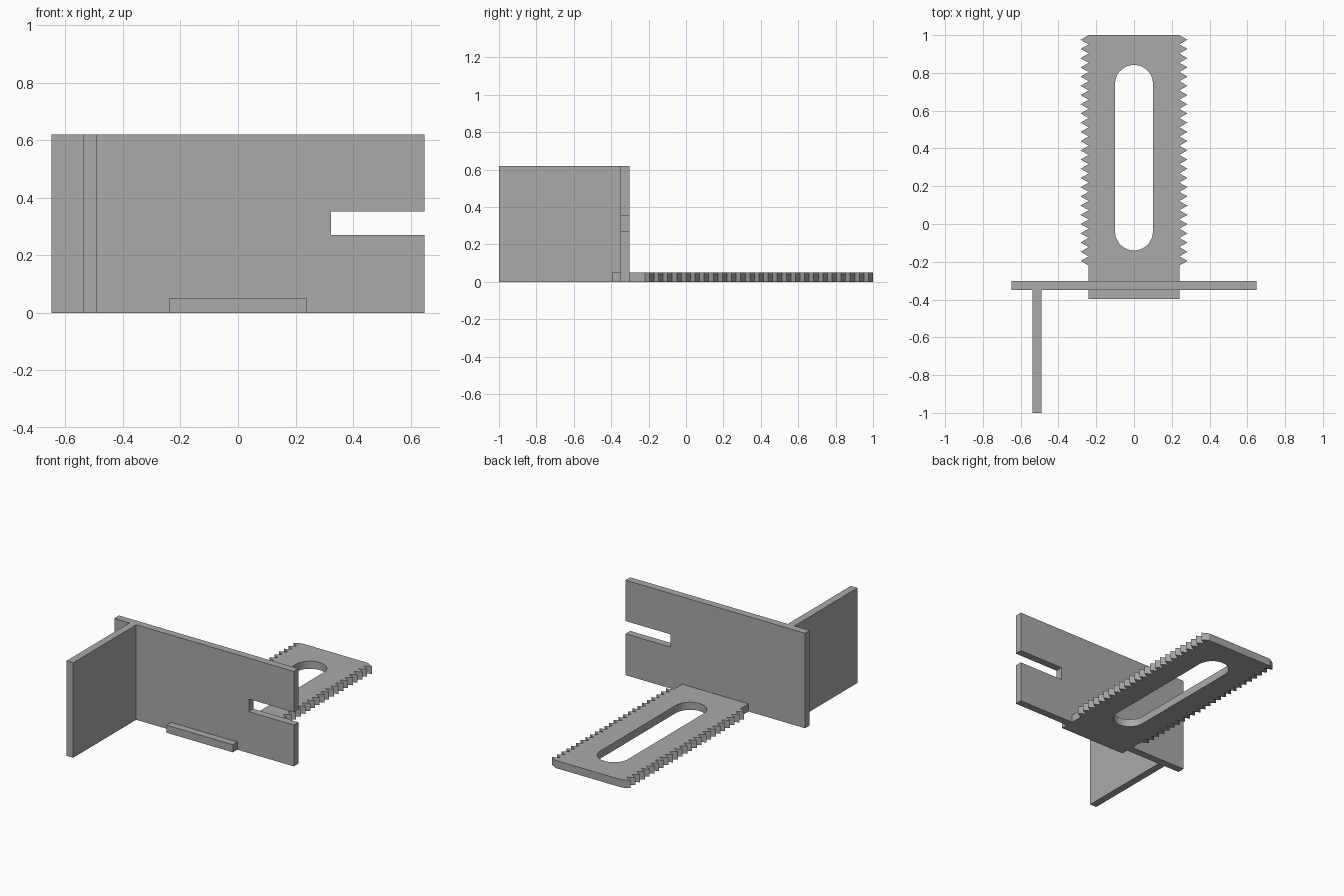
import bpy, bmesh, math
from mathutils import Vector

cube = bpy.data.objects.get("Cube")
if cube:
    bpy.data.objects.remove(cube, do_unlink=True)

grey = bpy.data.materials.new("plain grey")
grey.use_nodes = True
COLOUR = (0.4, 0.4, 0.4, 1)
grey.diffuse_color = COLOUR
grey.node_tree.nodes["Principled BSDF"].inputs["Base Color"].default_value = COLOUR


def prism(name, outline, push):
    """Extrude a flat outline along the push vector into a solid."""
    bm = bmesh.new()
    face = bm.faces.new([bm.verts.new(p) for p in outline])
    ext = bmesh.ops.extrude_face_region(bm, geom=[face])
    moved = [v for v in ext["geom"] if isinstance(v, bmesh.types.BMVert)]
    bmesh.ops.translate(bm, verts=moved, vec=Vector(push))
    bmesh.ops.recalc_face_normals(bm, faces=bm.faces)
    mesh = bpy.data.meshes.new(name)
    bm.to_mesh(mesh)
    bm.free()
    mesh.materials.append(grey)
    obj = bpy.data.objects.new(name, mesh)
    bpy.context.collection.objects.link(obj)
    return obj


THICK, HEIGHT = 0.05, 0.62
WALL_FRONT, WALL_BACK = -0.35, -0.302

# Serrated base plate: toothed right edge, mirrored for the other side
TEETH, START, HALF, TIP = 25, -0.22, 0.24, 0.283
pitch = (1 - START) / TEETH
edge = [(HALF, -0.396)]
for i in range(TEETH):
    edge += [(HALF, START + i * pitch), (TIP, START + (i + 0.5) * pitch)]
edge.append((HALF, 1))
outline = edge + [(-x, y) for x, y in reversed(edge)]
plate = prism("serrated_plate", [(x, y, 0) for x, y in outline], (0, 0, THICK))

# Long rounded slot through the plate
RADIUS, LOW, HIGH, STEPS = 0.1, -0.04, 0.742, 24
slot = []
for centre, turn in ((HIGH, 0), (LOW, math.pi)):
    for i in range(STEPS + 1):
        a = turn + math.pi * i / STEPS
        slot.append((RADIUS * math.cos(a), centre + RADIUS * math.sin(a), -THICK))
cutter = prism("slot_cutter", slot, (0, 0, 3 * THICK))
cutter.hide_render = True
cutter.hide_viewport = True
cut = plate.modifiers.new("slot", "BOOLEAN")
cut.operation = "DIFFERENCE"
cut.solver = "EXACT"
cut.object = cutter

# Upright wall with a notch open to its left end
END, NOTCH, NOTCH_LOW, NOTCH_HIGH = 0.648, 0.323, 0.27, 0.353
wall = [(-END, 0), (END, 0), (END, NOTCH_LOW), (NOTCH, NOTCH_LOW),
        (NOTCH, NOTCH_HIGH), (END, NOTCH_HIGH), (END, HEIGHT), (-END, HEIGHT)]
prism("notched_wall", [(x, WALL_FRONT, z) for x, z in wall],
      (0, WALL_BACK - WALL_FRONT, 0))

# Side fin running forward from the wall
FIN = -0.538
fin = [(-1, 0), (WALL_FRONT, 0), (WALL_FRONT, HEIGHT), (-1, HEIGHT)]
prism("side_fin", [(FIN, y, z) for y, z in fin], (0.048, 0, 0))
